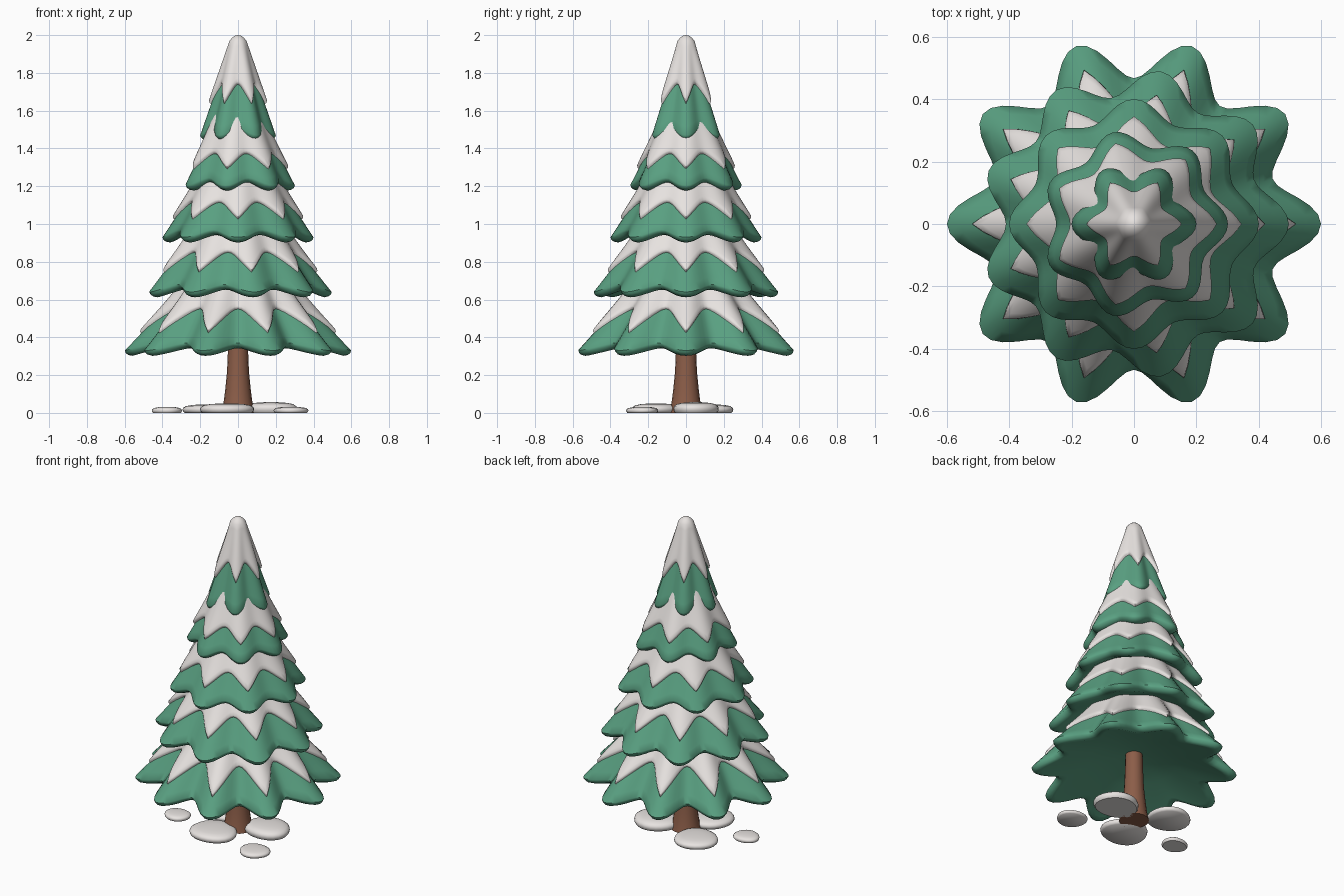
import bpy, bmesh, math
from math import cos, sin, pi

if "Cube" in bpy.data.objects:
    bpy.data.objects.remove(bpy.data.objects["Cube"])


def material(name, rgb):
    m = bpy.data.materials.new(name)
    m.diffuse_color = (*rgb, 1)
    m.use_nodes = True
    m.node_tree.nodes["Principled BSDF"].inputs["Base Color"].default_value = m.diffuse_color
    return m


GREEN = material("pine green", (0.10, 0.35, 0.22))
SNOW = material("snow white", (0.80, 0.765, 0.745))
BARK = material("bark brown", (0.26, 0.11, 0.065))


def loft(name, rings, mat, angle=50):
    """Skin a list of equal-length vertex rings and cap both ends."""
    bm = bmesh.new()
    loops = [[bm.verts.new(p) for p in ring] for ring in rings]
    n = len(loops[0])
    for a, b in zip(loops, loops[1:]):
        for i in range(n):
            j = (i + 1) % n
            bm.faces.new((a[i], a[j], b[j], b[i]))
    bm.faces.new(loops[0])
    bm.faces.new(loops[-1])
    bmesh.ops.recalc_face_normals(bm, faces=bm.faces)
    me = bpy.data.meshes.new(name)
    bm.to_mesh(me)
    bm.free()
    me.materials.append(mat)
    ob = bpy.data.objects.new(name, me)
    bpy.context.collection.objects.link(ob)
    bpy.ops.object.select_all(action='DESELECT')
    ob.select_set(True)
    bpy.context.view_layer.objects.active = ob
    bpy.ops.object.shade_smooth_by_angle(angle=math.radians(angle))
    return ob


def polar(r, a, z):
    return (r * cos(a), r * sin(a), z)


def tier(k, lobes, r_top, r_edge, amp, z_top, z_edge, power, t_tip, t_valley):
    """A lobed cone skirt of branches with a dripping snow shell on it."""
    angles = [2 * pi * i / (lobes * 12) for i in range(lobes * 12)]

    def surface(a, t, off=0.0):
        c = cos(lobes * a)
        r = r_top + (r_edge - r_top) * t ** power + amp * t * c
        z = z_top + (z_edge - z_top) * t - 0.02 * t * c
        return r + off * 0.85, z + off * 0.5

    # branches: outer slope, rounded rim, hollow underside
    rings = []
    for s in range(11):
        rings.append([polar(*(lambda q: (q[0], a, q[1]))(surface(a, s / 10)))
                      for a in angles])
    for dr, dz in ((-0.004, -0.012), (-0.017, -0.023), (-0.04, -0.028), (-0.065, -0.02)):
        ring = []
        for a in angles:
            r, z = surface(a, 1)
            ring.append(polar(r + dr, a, z + dz))
        rings.append(ring)
    rings.append([polar(r_edge * 0.5, a, z_edge + 0.045) for a in angles])
    rings.append([polar(0.045, a, z_edge + 0.09) for a in angles])
    loft(f"branch_tier_{k}", rings, GREEN)

    # snow: pointed drips on the lobes, arcs between them
    rings = []
    if k == 5:  # rounded tree top
        rings += [[polar(r, a, z) for a in angles]
                  for r, z in ((0.004, 2.0), (0.018, 1.996), (0.032, 1.985))]
    steps = [(s / 9, 0.018) for s in range(9)]
    steps += [(0.97, 0.017), (1.0, 0.010), (1.005, -0.012)]
    for s, off in steps:
        ring = []
        for a in angles:
            drip = 1 - abs(sin(lobes * a / 2)) ** 0.9
            r, z = surface(a, s * (t_valley + (t_tip - t_valley) * drip), off)
            ring.append(polar(r, a, z))
        rings.append(ring)
    loft(f"snow_tier_{k}", rings, SNOW)


# five tiers, bottom to top
tier(1, 10, 0.20, 0.533, 0.066, 0.80, 0.350, 1.15, 0.80, 0.58)
tier(2, 9, 0.18, 0.453, 0.043, 1.08, 0.660, 1.15, 0.76, 0.575)
tier(3, 8, 0.15, 0.370, 0.030, 1.35, 0.950, 1.15, 0.77, 0.62)
tier(4, 7, 0.10, 0.275, 0.026, 1.62, 1.225, 1.10, 0.79, 0.66)
tier(5, 6, 0.03, 0.177, 0.023, 1.96, 1.490, 1.00, 0.66, 0.49)

# trunk with flared foot
loft("trunk", [[polar(r, 2 * pi * i / 16, z) for i in range(16)]
               for r, z in ((0.088, 0), (0.077, 0.05), (0.068, 0.12),
                            (0.058, 0.22), (0.053, 0.34), (0.048, 0.55))], BARK)

# snow mounds round the foot: x, y, rx, ry, height
mounds = ((-0.06, -0.16, 0.143, 0.13, 0.05), (0.175, 0.05, 0.14, 0.12, 0.057),
          (-0.16, 0.125, 0.13, 0.125, 0.045), (-0.375, -0.08, 0.08, 0.07, 0.032),
          (0.28, -0.23, 0.092, 0.085, 0.032))
profile = ((0.92, 0), (0.98, 0.18), (1.0, 0.4), (0.97, 0.62), (0.86, 0.8),
           (0.65, 0.92), (0.35, 0.985), (0.05, 1.0))
for k, (x, y, rx, ry, h) in enumerate(mounds, 1):
    rings = []
    for r, z in profile:
        ring = []
        for i in range(24):
            a = 2 * pi * i / 24
            w = r * (1 + 0.03 * cos(3 * a + k))
            ring.append((x + rx * w * cos(a), y + ry * w * sin(a), z * h))
        rings.append(ring)
    loft(f"snow_mound_{k}", rings, SNOW)
